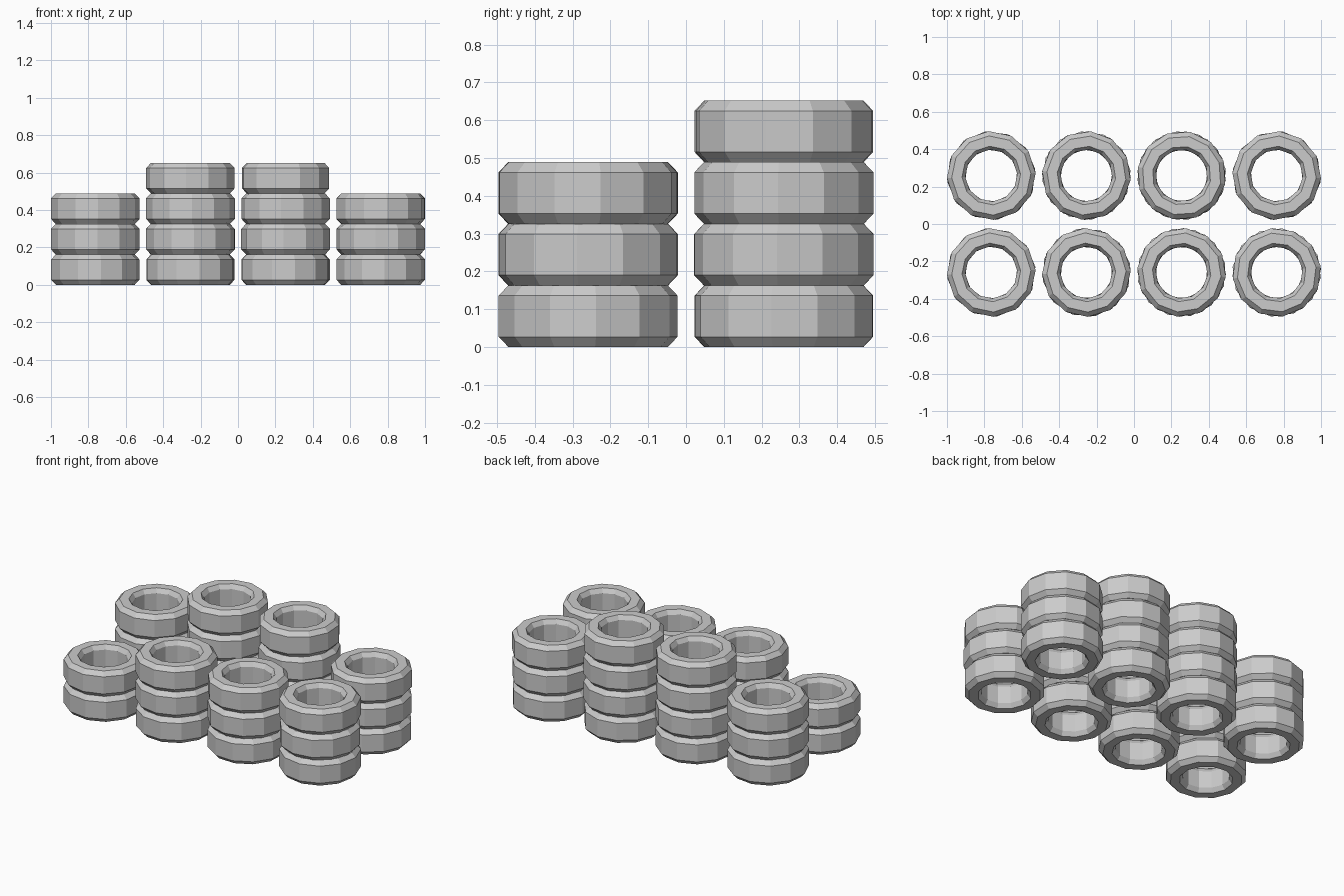
import bpy, math, random

if "Cube" in bpy.data.objects:
    bpy.data.objects.remove(bpy.data.objects["Cube"])

random.seed(4)
SIDES = 12
HEIGHT = 0.163
# cross-section of one tyre (radius, z): chamfered outside and inside
PROFILE = [(0.212, 0.0), (0.2375, 0.027), (0.2375, 0.136), (0.212, HEIGHT),
           (0.157, HEIGHT), (0.139, 0.136), (0.139, 0.027), (0.157, 0.0)]


def tyre_mesh():
    n = len(PROFILE)
    verts, faces = [], []
    for i in range(SIDES):
        a = 2 * math.pi * i / SIDES
        verts += [(r * math.cos(a), r * math.sin(a), z) for r, z in PROFILE]
        k = (i + 1) % SIDES
        for j in range(n):
            m = (j + 1) % n
            faces.append((i * n + j, k * n + j, k * n + m, i * n + m))
    mesh = bpy.data.meshes.new("tyre")
    mesh.from_pydata(verts, [], faces)
    return mesh


# stacks of tyres: row y and tyre count per column
mesh = tyre_mesh()
COLUMNS = (-0.763, -0.2545, 0.2545, 0.763)
ROWS = {-0.259: (2, 3, 3, 3), 0.259: (3, 4, 4, 3)}
# readable turns (degrees) of the front right stack
TURNS = {(0.763, -0.259): (5, -7, 8)}

for y, counts in ROWS.items():
    for x, count in zip(COLUMNS, counts):
        for level in range(count):
            turn = random.uniform(0, 30)
            if (x, y) in TURNS:
                turn = TURNS[(x, y)][level]
            tyre = bpy.data.objects.new("tyre", mesh)
            tyre.location = (x, y, level * HEIGHT)
            tyre.rotation_euler.z = math.radians(turn)
            bpy.context.collection.objects.link(tyre)
